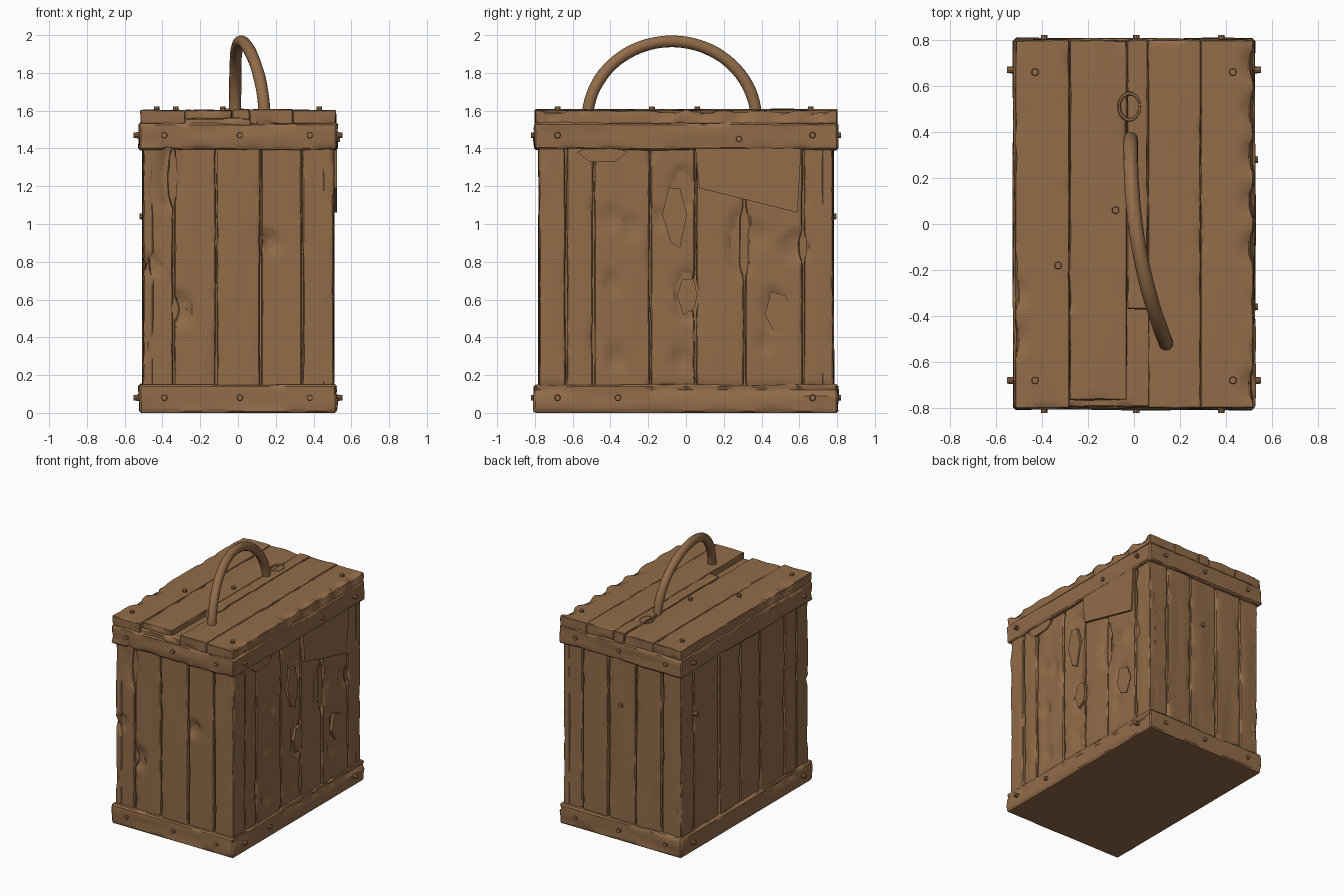
import bpy, bmesh, math, random
from mathutils import Vector, Matrix, noise

if "Cube" in bpy.data.objects:
    bpy.data.objects.remove(bpy.data.objects["Cube"])

random.seed(4)
wood = bpy.data.materials.new("worn brown wood")
wood.diffuse_color = (0.29, 0.15, 0.066, 1)
wood.use_nodes = True
wood.node_tree.nodes["Principled BSDF"].inputs["Base Color"].default_value = wood.diffuse_color

# Chips: a few placed on the front and right walls, the rest scattered by rule
DENTS = [(Vector((x, -.78, z)), (.05, .1, h), .025) for x, z, h in
         ((-.37, 1.25, .19), (.17, .9, .06), (-.46, .78, .06), (-.3, .55, .1))]
DENTS += [(Vector((.51, y, z)), (.08, .07, h), .022) for y, z, h in
          ((-.02, 1.18, .14), (0, .62, .16), (.29, .9, .2), (.58, .88, .09), (.47, .55, .12))]
for i in range(8):
    DENTS.append((Vector((.51, random.uniform(-.7, .7), random.uniform(.2, 1.1))), (.08, .05, .07), .014))
    side = random.choice((-1, 1))
    DENTS.append((Vector((side * .52, -.7 + .2 * i, 1.61)), (.05, .07, .08), .02))
    DENTS.append((Vector((side * .52, -.7 + .2 * i, .12)), (.06, .12, .03), .015))


def finish(name, bm, angle=35):
    bmesh.ops.recalc_face_normals(bm, faces=bm.faces)
    me = bpy.data.meshes.new(name)
    bm.to_mesh(me)
    bm.free()
    me.materials.append(wood)
    ob = bpy.data.objects.new(name, me)
    bpy.context.collection.objects.link(ob)
    bpy.ops.object.select_all(action='DESELECT')
    ob.select_set(True)
    bpy.context.view_layer.objects.active = ob
    bpy.ops.object.shade_smooth_by_angle(angle=math.radians(angle))
    return ob


def board(name, lo, hi, freq, amp=.006, wear=.014, step=.03, bevel=.006):
    """Box of worn wood; freq stretches the noise along the grain."""
    lo, hi = Vector(lo), Vector(hi)
    bm = bmesh.new()
    bmesh.ops.create_cube(bm, size=1)
    for v in bm.verts:
        v.co = Vector([(lo[i] + hi[i]) / 2 + v.co[i] * (hi[i] - lo[i]) for i in range(3)])
    bmesh.ops.bevel(bm, geom=bm.edges[:], offset=bevel, segments=1, affect='EDGES')
    for i in range(3):
        n = max(1, round((hi[i] - lo[i]) / step))
        axis = Vector([float(k == i) for k in range(3)])
        for k in range(1, n):
            co = axis * (lo[i] + (hi[i] - lo[i]) * k / n)
            bmesh.ops.bisect_plane(bm, geom=bm.verts[:] + bm.edges[:] + bm.faces[:],
                                   plane_co=co, plane_no=axis)
    bm.normal_update()
    seed = Vector([random.random() * 9 for i in range(3)])
    moves = []
    for v in bm.verts:
        n, p = v.normal, v.co
        if p.z < .001:
            continue
        d = amp * noise.noise(Vector([p[i] * freq[i] for i in range(3)]) + seed)
        if max(abs(c) for c in n) < .97:
            d -= wear * max(0, noise.noise(p * 9 + seed))
        for c, r, depth in DENTS:
            q = sum(((p[i] - c[i]) / r[i]) ** 2 for i in range(3))
            if q < 1:
                d -= depth * min(1, 2 * (1 - q))
        moves.append((v, n * d))
    for v, m in moves:
        v.co += m
    return finish(name, bm)


def plate(name, x0, x1, pts):
    """Flat splinter or patch on the right wall, outlined in y and z."""
    bm = bmesh.new()
    f = bm.faces.new([bm.verts.new((x0, y, z)) for y, z in pts])
    for v in bmesh.ops.extrude_face_region(bm, geom=[f])['geom']:
        if isinstance(v, bmesh.types.BMVert):
            v.co.x = x1
    return finish(name, bm)


def peg(name, loc, normal, h=.018, r=.02):
    bm = bmesh.new()
    rot = Vector(normal).to_track_quat('Z', 'Y').to_matrix().to_4x4()
    bmesh.ops.create_cone(bm, cap_ends=True, segments=10, radius1=r, radius2=r * .72, depth=h + .03,
                          matrix=Matrix.Translation(Vector(loc) + Vector(normal) * (h - .03) / 2) @ rot)
    finish(name, bm)


VERT, HORIZ, ALONG = (16, 16, 1.6), (2.2, 2.2, 16), (9, 1.5, 9)

# Inner box behind the plank walls
bm = bmesh.new()
bmesh.ops.create_cube(bm, size=1, matrix=Matrix.Translation((0, 0, .78)) @ Matrix.Diagonal((.965, 1.505, 1.5, 1)))
finish("inner_box", bm)

# Plank walls, with narrow gaps between the planks
G = .004
xs = [-.507, -.34, -.115, .12, .34, .507]
ys = [-.782, -.635, -.49, -.19, .05, .31, .62, .782]
for s, front, right in ((-1, "front_plank", "left_plank"), (1, "back_plank", "right_plank")):
    for a, b in zip(xs, xs[1:]):
        y = sorted((s * .72, s * (.778 + random.uniform(-.004, .004))))
        board(front, (a + G, y[0], .1), (b - G, y[1], 1.45), VERT)
    for a, b in zip(ys, ys[1:]):
        x = sorted((s * .45, s * (.504 + random.uniform(-.004, .004))))
        board(right, (x[0], a + G, .1), (x[1], b - G, 1.45), VERT)

# Bands around the bottom and top
board("bottom_band", (-.522, -.805, 0), (.522, .805, .15), HORIZ, .009, .012, bevel=.01)
board("top_band", (-.525, -.805, 1.392), (.525, .805, 1.535), HORIZ, .009, .012, bevel=.01)

# Lid: base slab and boards, the middle one broken off at the front
board("lid_base", (-.512, -.795, 1.51), (.512, .797, 1.56), ALONG)
lid = [-.517, -.28, -.03, .06, .29, .519]
for i, y in enumerate((-.8, -.765, -.37, -.8, -.8)):
    board("lid_board", (lid[i], y, 1.53), (lid[i + 1], .8, 1.606 + random.uniform(-.004, .002)),
          ALONG, .005, .016, bevel=.004)

# Patch and splinters on the right wall
plate("patch_board", .49, .523, [(.05, 1.4), (.61, 1.4), (.59, 1.06), (.07, 1.19)])
for y, z, w, h in ((.01, .62, .06, .11), (-.06, 1.05, .06, .22), (-.44, 1.38, .13, .06), (.49, .52, .08, .14)):
    ring = [2 * math.pi * k / 6 for k in range(6)]
    plate("splinter", .49, .512, [(y + w * math.cos(a) * random.uniform(.7, 1.1),
                                   z + h * math.sin(a) * random.uniform(.7, 1.1)) for a in ring])

# Pegs on the bands, walls and lid
for s in (-1, 1):
    for z in (.08, 1.47):
        for y in (-.68, .67):
            peg("band_peg", (s * .522, y, z), (s, 0, 0), .03)
        for x in (-.39, .01, .38):
            peg("band_peg", (x, s * .803, z), (0, s, 0))
    for y in (-.68, .66):
        peg("lid_peg", (s * .43, y, 1.603), (0, 0, 1))
peg("band_peg", (.522, .28, 1.45), (1, 0, 0))
peg("band_peg", (.52, -.36, .08), (1, 0, 0))
peg("wall_peg", (-.503, .6, 1.04), (-1, 0, 0))
peg("wall_peg", (.01, .778, 1.04), (0, 1, 0))
for x, y in ((-.33, -.18), (-.08, .06)):
    peg("lid_peg", (x, y, 1.603), (0, 0, 1))

# Arched handle, leaning across the lid
N, M, R = 40, 14, .032
path = []
for i in range(N + 1):
    t = math.pi * i / N
    y, z = -.075 - .447 * math.cos(t), 1.55 + .417 * math.sin(t)
    s = max(0, (.372 - y) / .88)
    path.append(Vector((-.015 + .15 * s ** 2.3, y, z)))
bm = bmesh.new()
rings = []
for i, p in enumerate(path):
    tan = (path[min(i + 1, N)] - path[max(i - 1, 0)]).normalized()
    u = (Vector((1, 0, 0)) - tan * tan.x).normalized()
    w = tan.cross(u)
    r = R * (1 + .06 * noise.noise(p * 12))
    rings.append([bm.verts.new(p + (u * math.cos(a) + w * math.sin(a)) * r)
                  for a in (2 * math.pi * k / M for k in range(M))])
for A, B in zip(rings, rings[1:]):
    for k in range(M):
        bm.faces.new((A[k], A[(k + 1) % M], B[(k + 1) % M], B[k]))
bm.faces.new(rings[0])
bm.faces.new(rings[-1])
finish("handle", bm, 50)

# Worn knot behind the handle
bpy.ops.mesh.primitive_torus_add(location=(-.02, .51, 1.604), major_radius=.05, minor_radius=.008,
                                 major_segments=20, minor_segments=6)
knot = bpy.context.object
knot.name = "lid_knot"
knot.scale = (.9, 1.15, 1)
knot.data.materials.append(wood)
bpy.ops.object.shade_smooth_by_angle(angle=math.radians(50))
